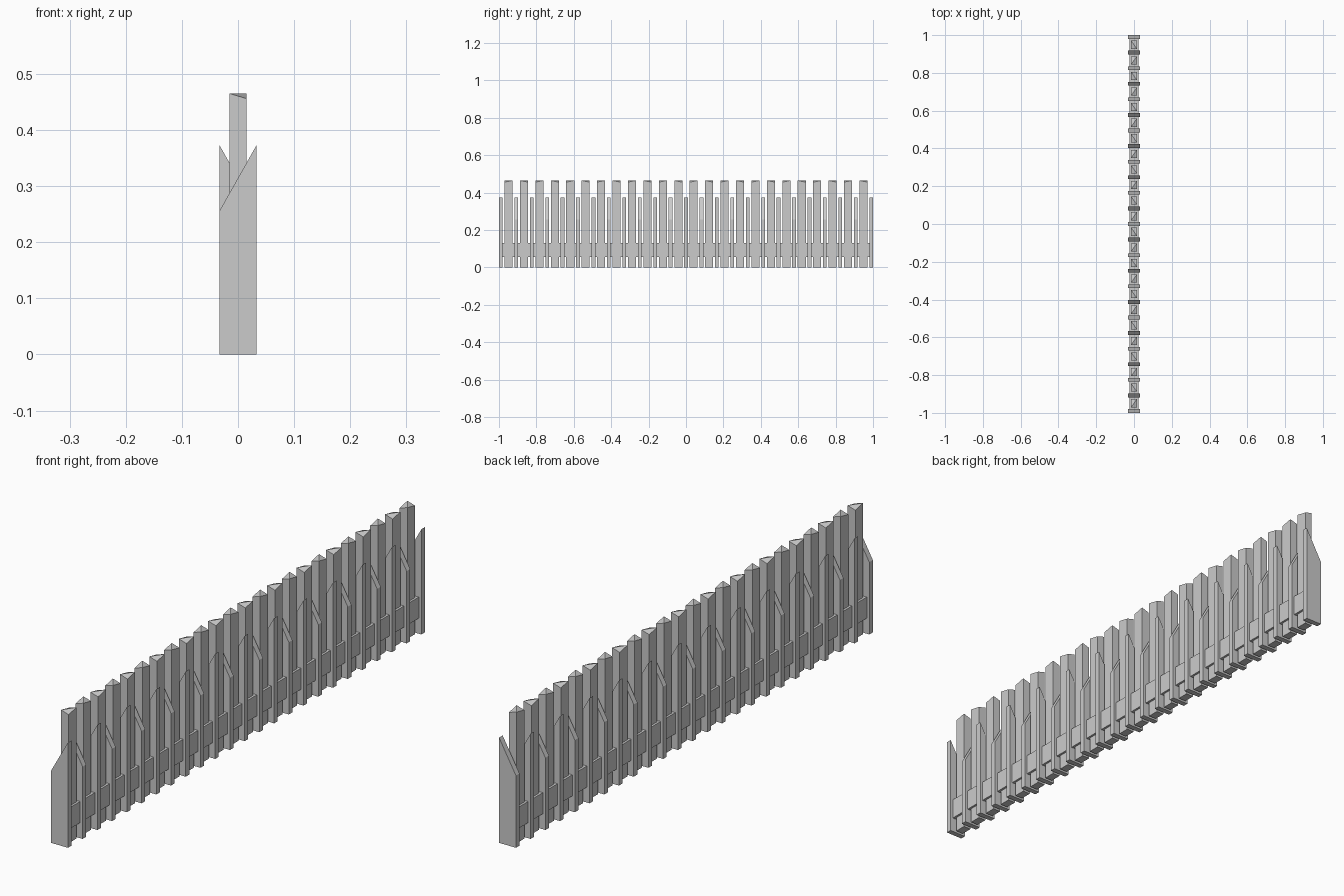
import bpy

if "Cube" in bpy.data.objects:
    bpy.data.objects.remove(bpy.data.objects["Cube"])

PITCH = 0.0825      # spacing of slats (and of posts)
SLATS = 25

grey = bpy.data.materials.new("plain grey")
grey.diffuse_color = (0.6, 0.6, 0.6, 1)
grey.use_nodes = True
grey.node_tree.nodes["Principled BSDF"].inputs["Base Color"].default_value = grey.diffuse_color


def block(name, y, hx, hy, z0, top):
    """Box whose four top corners get their height from top(sx, sy)."""
    corners = [(-1, -1), (1, -1), (1, 1), (-1, 1)]
    verts = [(sx * hx, y + sy * hy, z0) for sx, sy in corners]
    verts += [(sx * hx, y + sy * hy, top(sx, sy)) for sx, sy in corners]
    faces = [(3, 2, 1, 0)]
    faces += [(i, (i + 1) % 4, (i + 1) % 4 + 4, i + 4) for i in range(4)]
    # fold the top along the diagonal joining its two higher corners
    if verts[4][2] + verts[6][2] >= verts[5][2] + verts[7][2]:
        faces += [(4, 5, 6), (4, 6, 7)]
    else:
        faces += [(4, 5, 7), (5, 6, 7)]
    mesh = bpy.data.meshes.new(name)
    mesh.from_pydata(verts, [], faces)
    mesh.materials.append(grey)
    obj = bpy.data.objects.new(name, mesh)
    bpy.context.collection.objects.link(obj)
    return obj


first = -PITCH * (SLATS - 1) / 2

# thin slats with steep slanted tops, alternating direction
for i in range(SLATS):
    side = 1 if i % 2 == 0 else -1
    block("slat", first + i * PITCH, 0.033, 0.01, 0,
          lambda sx, sy: 0.373 if sx == side else 0.256)

# taller posts between the slats, tops folded along alternating diagonals
for i in range(SLATS - 1):
    diag = 1 if i % 2 == 0 else -1
    block("post", first + (i + 0.5) * PITCH, 0.015, 0.0215, 0,
          lambda sx, sy: 0.465 if sx * sy == diag else 0.456)

# low rail segments bridging each gap between slats
for i in range(SLATS - 1):
    block("rail", first + (i + 0.5) * PITCH, 0.023, 0.0315, 0.055,
          lambda sx, sy: 0.13)
